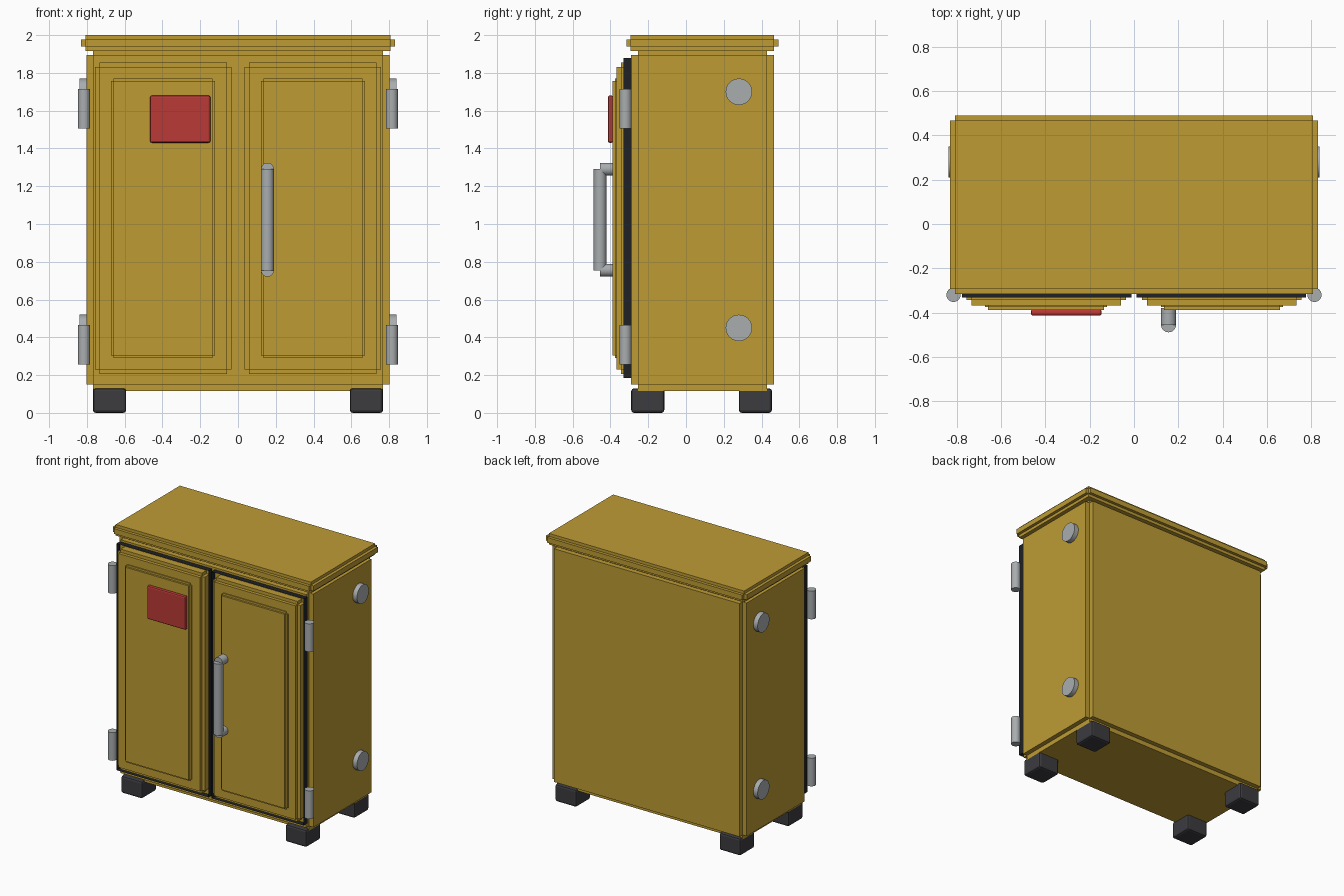
import bpy, bmesh, math
from mathutils import Matrix, Vector

cube = bpy.data.objects.get("Cube")
if cube:
    bpy.data.objects.remove(cube, do_unlink=True)


def material(name, rgb):
    m = bpy.data.materials.new(name)
    m.use_nodes = True
    m.diffuse_color = (*rgb, 1)
    m.node_tree.nodes["Principled BSDF"].inputs["Base Color"].default_value = (*rgb, 1)
    return m


yellow = material("mustard paint", (0.51, 0.33, 0.034))
red = material("red plate", (0.49, 0.042, 0.037))
steel = material("steel grey", (0.40, 0.42, 0.43))
rubber = material("dark rubber", (0.045, 0.045, 0.051))
black = material("black seal", (0.014, 0.015, 0.018))


def finish(bm, name, mat):
    mesh = bpy.data.meshes.new(name)
    bm.to_mesh(mesh)
    bm.free()
    mesh.materials.append(mat)
    ob = bpy.data.objects.new(name, mesh)
    bpy.context.collection.objects.link(ob)
    return ob


def add_box(bm, lo, hi):
    lo, hi = Vector(lo), Vector(hi)
    mat = Matrix.Translation((lo + hi) / 2) @ Matrix.Diagonal((*(hi - lo), 1))
    return bmesh.ops.create_cube(bm, size=1, matrix=mat)["verts"]


def stepped_box(name, lo, hi, step, mat):
    """Box whose edges are rebated: three crossing boxes, each full along one axis."""
    bm = bmesh.new()
    for axis in range(3):
        inset = Vector((step, step, step))
        inset[axis] = 0
        add_box(bm, Vector(lo) + inset, Vector(hi) - inset)
    return finish(bm, name, mat)


def bevel_box(name, lo, hi, width, mat):
    bm = bmesh.new()
    add_box(bm, lo, hi)
    bmesh.ops.bevel(bm, geom=bm.edges[:], offset=width, segments=2,
                    profile=0.5, affect='EDGES')
    return finish(bm, name, mat)


def cylinder(name, start, end, radius, mat):
    a, b = Vector(start), Vector(end)
    turn = (b - a).to_track_quat('Z', 'Y').to_matrix().to_4x4()
    bm = bmesh.new()
    bmesh.ops.create_cone(bm, cap_ends=True, segments=32, radius1=radius, radius2=radius,
                          depth=(b - a).length,
                          matrix=Matrix.Translation((a + b) / 2) @ turn)
    for f in bm.faces:
        f.smooth = len(f.verts) == 4
    for e in bm.edges:
        e.smooth = e.calc_face_angle(0) < math.radians(40)
    return finish(bm, name, mat)


def span(side, inner, outer):
    return sorted((side * inner, side * outer))


# Cabinet shell and overhanging lid
stepped_box("cabinet_body", (-0.803, -0.29, 0.115), (0.803, 0.465, 1.93), 0.035, yellow)
stepped_box("cabinet_lid", (-0.83, -0.315, 1.917), (0.83, 0.489, 2.0), 0.022, yellow)

for side, word in ((-1, "right"), (1, "left")):
    # Door seal: an open ring of thin walls
    x0, x1 = span(side, 0.012, 0.776)
    bm = bmesh.new()
    add_box(bm, (x0, -0.331, 0.185), (x1, -0.289, 1.88))
    caps = [f for f in bm.faces if abs(f.normal.y) > 0.5]
    bmesh.ops.delete(bm, geom=caps, context='FACES_ONLY')
    finish(bm, f"{word}_door_seal", black)

    # Door and its raised panel
    x0, x1 = span(side, 0.035, 0.757)
    stepped_box(f"{word}_door", (x0, -0.367, 0.207), (x1, -0.25, 1.855), 0.024, yellow)
    x0, x1 = span(side, 0.122, 0.673)
    stepped_box(f"{word}_door_panel", (x0, -0.389, 0.29), (x1, -0.33, 1.77), 0.014, yellow)

    # Hinge barrels
    for z, level in ((0.255, "lower"), (1.505, "upper")):
        cylinder(f"{word}_{level}_hinge", (side * 0.815, -0.32, z),
                 (side * 0.815, -0.32, z + 0.21), 0.032, steel)

    # Round side caps
    for z, level in ((0.45, "lower"), (1.70, "upper")):
        cylinder(f"{word}_{level}_side_cap", (side * 0.78, 0.28, z),
                 (side * 0.838, 0.28, z), 0.07, steel)

    # Feet
    x0, x1 = span(side, 0.592, 0.768)
    for y, end in ((-0.29, "front"), (0.28, "back")):
        bevel_box(f"{word}_{end}_foot", (x0, y, 0), (x1, y + 0.175, 0.13), 0.015, rubber)

# Sign plate
bevel_box("sign_plate", (-0.466, -0.414, 1.43), (-0.146, -0.385, 1.68), 0.01, red)

# Door handle: upright bar on two posts
cylinder("handle_bar", (0.156, -0.455, 0.755), (0.156, -0.455, 1.29), 0.034, steel)
for z, level in ((0.755, "lower"), (1.29, "upper")):
    cylinder(f"{level}_handle_post", (0.156, -0.455, z), (0.156, -0.38, z), 0.034, steel)
